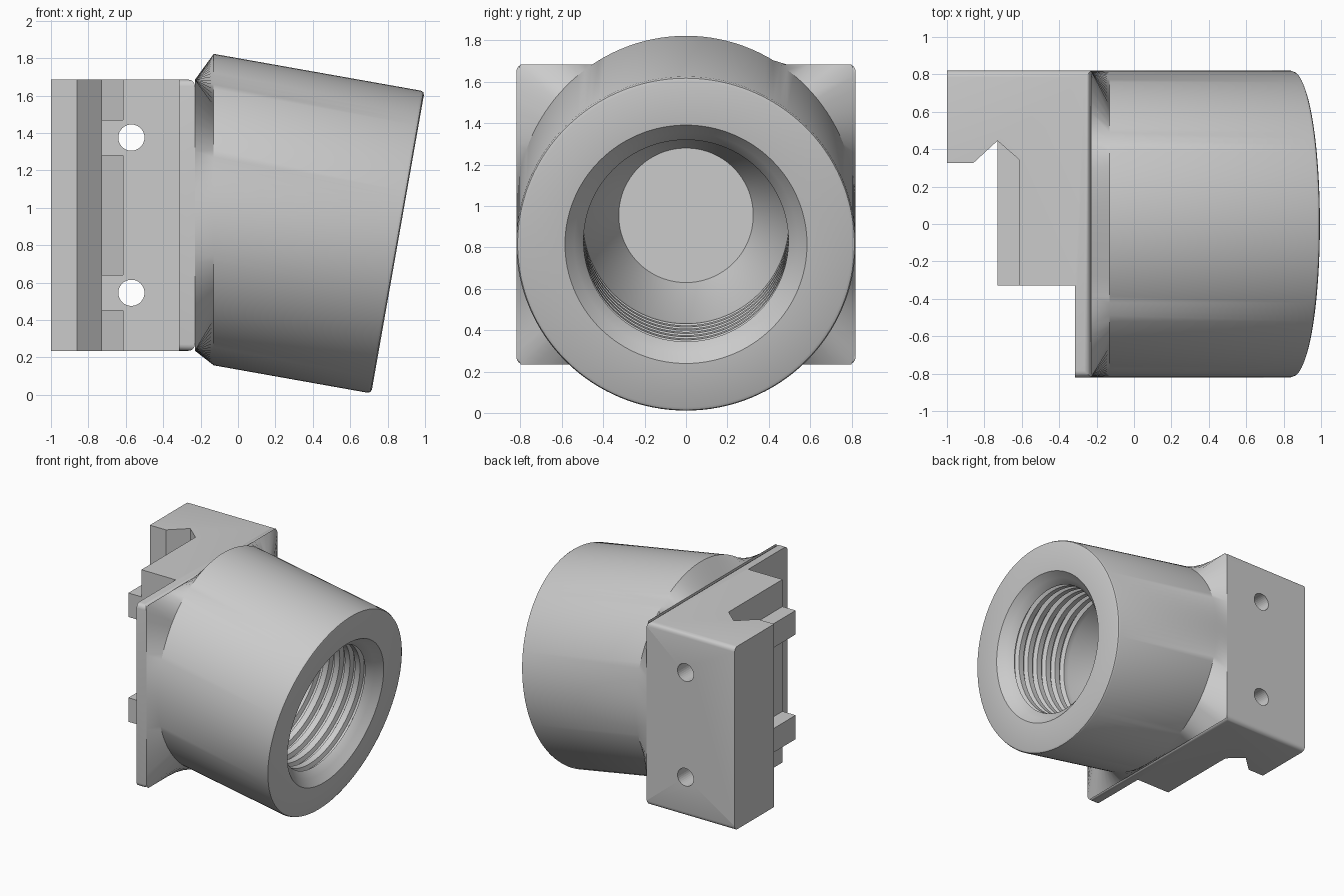
import bpy, bmesh, math
from mathutils import Vector

if "Cube" in bpy.data.objects:
    bpy.data.objects.remove(bpy.data.objects["Cube"])

SIDES = 128
TILT = math.radians(10)
Z_LOW, Z_HIGH = 0.235, 1.685
MOUTH = Vector((0.855, 0, 0.815))                                # centre of the open end
INWARD = Vector((-math.cos(TILT), 0, math.sin(TILT)))            # socket axis, into the bore
UP = Vector((math.sin(TILT), 0, math.cos(TILT)))
ANGLES = [math.tau * i / SIDES for i in range(SIDES)]

grey = bpy.data.materials.new("plain_grey")
grey.use_nodes = True
grey.diffuse_color = (0.6, 0.6, 0.6, 1)
grey.node_tree.nodes["Principled BSDF"].inputs["Base Color"].default_value = grey.diffuse_color


def finish(name, bm):
    bmesh.ops.recalc_face_normals(bm, faces=bm.faces)
    mesh = bpy.data.meshes.new(name)
    bm.to_mesh(mesh)
    bm.free()
    mesh.materials.append(grey)
    obj = bpy.data.objects.new(name, mesh)
    bpy.context.collection.objects.link(obj)
    return obj


def smooth(obj):
    bpy.ops.object.select_all(action='DESELECT')
    obj.select_set(True)
    bpy.context.view_layer.objects.active = obj
    bpy.ops.object.shade_smooth_by_angle(angle=math.radians(25))


def prism(name, outline, low, high, rounding=0):
    """Extrude an x-y outline upward, optionally rounding its outermost side edges."""
    bm = bmesh.new()
    base = bm.faces.new([bm.verts.new((x, y, low)) for x, y in outline])
    top = bmesh.ops.extrude_face_region(bm, geom=[base])["geom"]
    for v in top:
        if isinstance(v, bmesh.types.BMVert):
            v.co.z = high
    if rounding:
        edges = [e for e in bm.edges
                 if all(abs(v.co.y) > 0.81 for v in e.verts)
                 and abs(e.verts[0].co.z - e.verts[1].co.z) < 0.01]
        bmesh.ops.bevel(bm, geom=edges, offset=rounding, segments=4,
                        profile=0.5, affect='EDGES')
    return finish(name, bm)


def axis_ring(radius, depth):
    """Circle square to the tilted socket axis."""
    centre = MOUTH + INWARD * depth
    return [centre + Vector((0, radius * math.cos(a), 0)) + UP * radius * math.sin(a)
            for a in ANGLES]


def plate_ring(x):
    """Rectangle outline of the plate, sampled by angle."""
    half_y, half_z = 0.82, (Z_HIGH - Z_LOW) / 2
    ring = []
    for a in ANGLES:
        c, s = math.cos(a), math.sin(a)
        r = 1 / max(abs(c) / half_y, abs(s) / half_z)
        ring.append(Vector((x, r * c, (Z_LOW + Z_HIGH) / 2 + r * s)))
    return ring


def upright_ring(x, radius, z, stretch=1):
    return [Vector((x, radius * math.cos(a), z + radius * stretch * math.sin(a)))
            for a in ANGLES]


# Socket: flare from the plate, outer wall, rounded lip, threaded bore and floor
rings = [plate_ring(-0.23),
         upright_ring(-0.13, 0.82, 0.99, 1 / math.cos(TILT)),
         axis_ring(0.82, 0.02), axis_ring(0.814, 0.006), axis_ring(0.80, 0),
         axis_ring(0.585, 0), axis_ring(0.54, 0.05), axis_ring(0.50, 0.09)]
for turn in range(6):
    start = 0.10 + turn * 0.09
    for radius, step in ((0.495, 0), (0.525, 0.015), (0.525, 0.03), (0.495, 0.045)):
        rings.append(axis_ring(radius, start + step))
rings += [axis_ring(0.495, 0.64), upright_ring(-0.22, 0.325, 0.955)]

bm = bmesh.new()
loops = [[bm.verts.new(p) for p in ring] for ring in rings]
for a, b in zip(loops, loops[1:]):
    for i in range(SIDES):
        j = (i + 1) % SIDES
        bm.faces.new((a[i], a[j], b[j], b[i]))
bm.faces.new(loops[0])
bm.faces.new(loops[-1])
smooth(finish("threaded_socket", bm))

# Mounting block: plate, clamp body and hooked rail groove in one outline
block = prism("mounting_block", [
    (-1, 0.82), (-0.23, 0.82), (-0.23, -0.82), (-0.315, -0.82), (-0.315, -0.33),
    (-0.615, -0.33), (-0.615, 0.345), (-0.73, 0.445), (-0.86, 0.325), (-1, 0.325)],
    Z_LOW, Z_HIGH, rounding=0.035)

# Locating lugs, each with a bolt hole running front to back
lug_outline = [(-0.73, -0.33), (-0.615, -0.33), (-0.615, 0.345), (-0.73, 0.445)]
for label, z in (("lower", 0.545), ("upper", 1.375)):
    lug = prism(label + "_lug", lug_outline, z - 0.095, z + 0.095)
    bpy.ops.mesh.primitive_cylinder_add(vertices=32, radius=0.07, depth=3,
                                        location=(-0.57, 0, z),
                                        rotation=(math.pi / 2, 0, 0))
    cutter = bpy.context.object
    cutter.name = label + "_hole_cutter"
    cutter.data.materials.append(grey)
    cutter.hide_render = True
    cutter.hide_viewport = True
    for part in (block, lug):
        mod = part.modifiers.new("bolt_hole", 'BOOLEAN')
        mod.operation = 'DIFFERENCE'
        mod.solver = 'EXACT'
        mod.object = cutter
    smooth(lug)
smooth(block)
